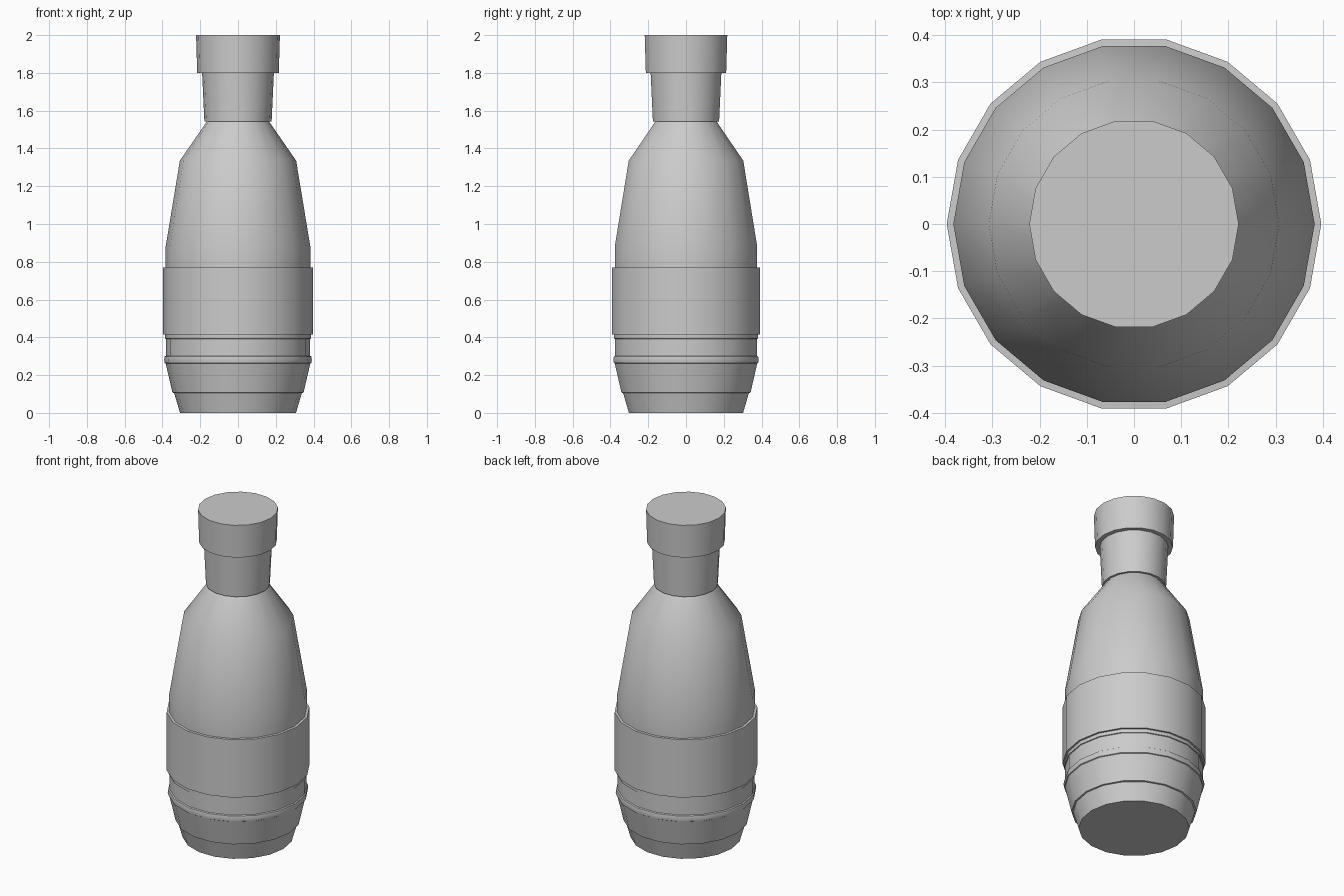
import bpy, bmesh
from math import cos, sin, pi, radians

if "Cube" in bpy.data.objects:
    bpy.data.objects.remove(bpy.data.objects["Cube"])

SIDES = 18


def lathe(name, profile):
    """Revolve (radius, height) points about z and cap both ends."""
    bm = bmesh.new()
    rings = []
    for r, z in profile:
        rings.append([bm.verts.new((r * cos(2 * pi * i / SIDES),
                                    r * sin(2 * pi * i / SIDES), z))
                      for i in range(SIDES)])
    for lo, hi in zip(rings, rings[1:]):
        for i in range(SIDES):
            j = (i + 1) % SIDES
            bm.faces.new((lo[i], lo[j], hi[j], hi[i]))
    bm.faces.new(rings[0][::-1])
    bm.faces.new(rings[-1])
    mesh = bpy.data.meshes.new(name)
    bm.to_mesh(mesh)
    bm.free()
    ob = bpy.data.objects.new(name, mesh)
    bpy.context.collection.objects.link(ob)
    bpy.ops.object.select_all(action='DESELECT')
    ob.select_set(True)
    bpy.context.view_layer.objects.active = ob
    bpy.ops.object.shade_smooth_by_angle(angle=radians(30))
    return ob


# Bottle: stepped foot, rounded bead, recess, label band, tapered shoulders
lathe("bottle_body", [
    (0.307, 0.0), (0.338, 0.105),                        # foot
    (0.347, 0.107), (0.383, 0.262),                      # lower taper
    (0.388, 0.265), (0.391, 0.28), (0.388, 0.298),       # bead
    (0.382, 0.302), (0.382, 0.392),                      # recess
    (0.387, 0.394), (0.387, 0.415),                      # ledge
    (0.397, 0.416), (0.397, 0.77),                       # label band
    (0.383, 0.771), (0.383, 0.88),
    (0.308, 1.335), (0.165, 1.542),                      # shoulders
])

# Neck, flaring slightly upward
lathe("neck", [(0.178, 1.542), (0.19, 1.80)])

# Cap
lathe("cap", [(0.216, 1.80), (0.222, 2.0)])
